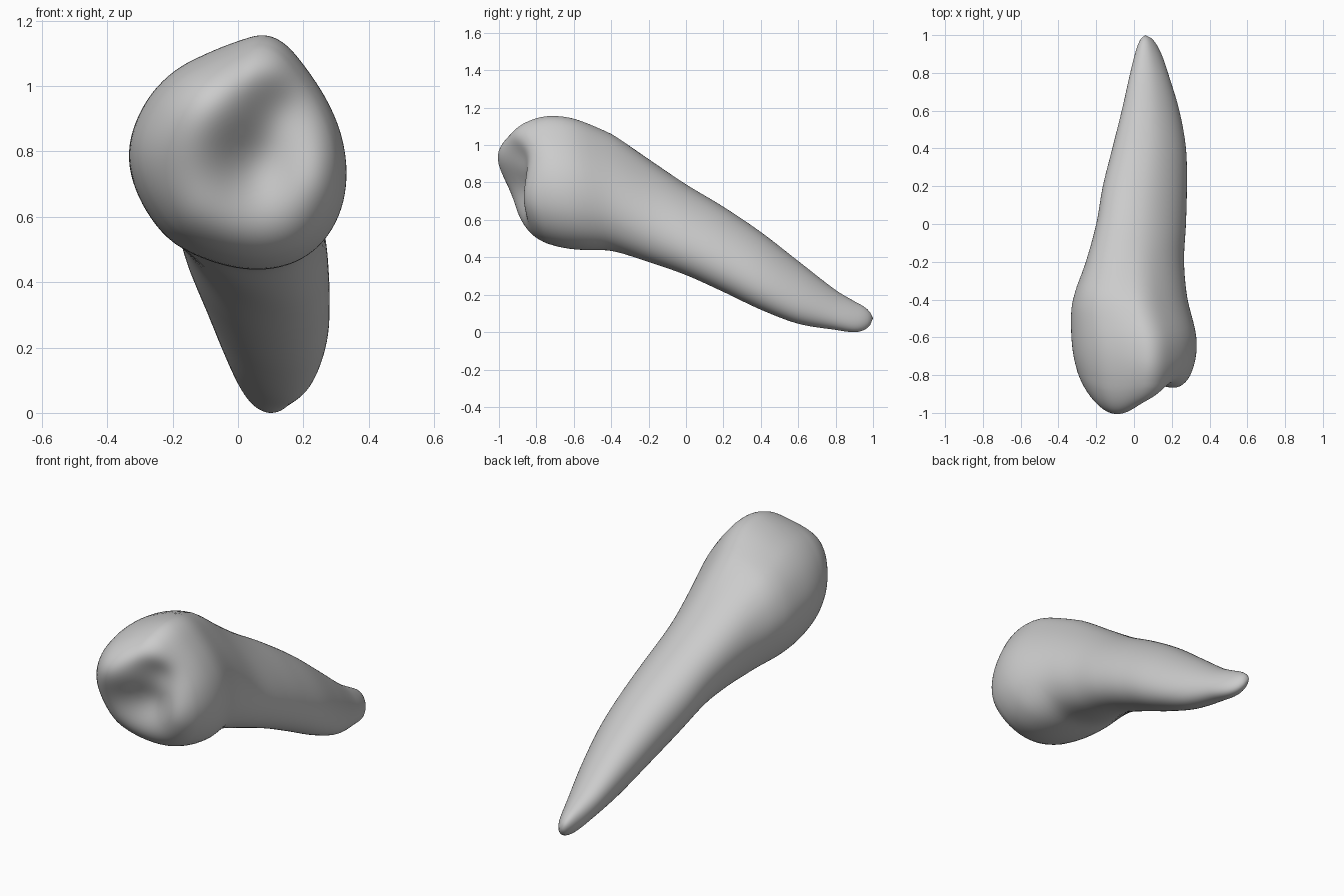
import bpy
import bmesh
from math import exp, sqrt
from mathutils import Vector

cube = bpy.data.objects.get("Cube")
if cube:
    bpy.data.objects.remove(cube, do_unlink=True)

SIDES_PER_POINT = 5
CAP_RINGS = 28
BODY_RINGS = 60
RIM, TIP = -.6, .985
SKEW = -.4

# Crown outline seen along the tooth (x, z), clockwise from the peak
OUTLINE = [(.08, 1.157), (.15, 1.128), (.22, 1.045), (.28, .95), (.32, .85), (.335, .74),
           (.32, .63), (.27, .53), (.19, .465), (.08, .44), (-.05, .46), (-.19, .525),
           (-.28, .63), (-.33, .75), (-.33, .86), (-.28, .97), (-.2, 1.05), (-.1, 1.1),
           (0, 1.138)]

# Length stations: y, left and right limits, bottom and top limits
STATIONS = [(-.8, -.29, .29, .48, 1.14), (-.7, -.315, .325, .45, 1.158),
            (-.6, -.33, .333, .44, 1.145), (-.5, -.335, .31, .437, 1.105),
            (-.4, -.325, .283, .435, 1.06), (-.2, -.255, .265, .375, .925),
            (0, -.2, .275, .305, .79), (.2, -.165, .28, .215, .67),
            (.4, -.115, .275, .12, .535), (.6, -.065, .24, .045, .38),
            (.8, -.02, .18, .012, .225), (.9, .005, .145, 0, .165),
            (.96, .025, .113, .015, .13), (1, .05, .075, .055, .09)]

# Chewing surface relief: x, z, height, radius
RELIEF = [(-.07, .97, .15, .15), (.14, 1.08, .04, .08), (-.1, .62, .04, .12),
          (-.15, .82, .04, .12), (.23, .72, .04, .1), (.06, .78, -.07, .1),
          (.12, .95, -.04, .07)]


def spline(a, b, c, d, t):
    """Smooth curve between b and c for tuples of any length."""
    return tuple(q + t / 2 * (r - p + t * (2 * p - 5 * q + 4 * r - s + t * (3 * (q - r) + s - p)))
                 for p, q, r, s in zip(a, b, c, d))


def limits(y):
    """Smooth limits of the body at y, for unevenly spaced stations."""
    last = len(STATIONS) - 1
    i = max(k for k in range(last) if STATIONS[k][0] <= y or k == 0)
    a, b, c, d = [STATIONS[min(max(i + k, 0), last)] for k in (-1, 0, 1, 2)]
    step = c[0] - b[0]
    t = (y - b[0]) / step
    ease = t * t * (3 - 2 * t)
    result = []
    for p, q, r, s in list(zip(a, b, c, d))[1:]:
        enter = (r - p) / (c[0] - a[0]) * step
        leave = (s - q) / (d[0] - b[0]) * step
        result.append(q + (r - q) * ease + t * (1 - t) * ((1 - t) * enter - t * leave))
    return result


def fit(points):
    """Scale a closed outline so both axes run from 0 to 1."""
    columns = []
    for values in zip(*points):
        low, high = min(values), max(values)
        columns.append([(v - low) / (high - low) for v in values])
    return list(zip(*columns))


def smooth_outline():
    n = len(OUTLINE)
    return fit([spline(*[OUTLINE[(i + k) % n] for k in (-1, 0, 1, 2)], j / SIDES_PER_POINT)
                for i in range(n) for j in range(SIDES_PER_POINT)])


def section(crown, y):
    """Slanted ring on the body, turning gradually into the root's leaning oval."""
    blend = min(max((y + .65) / .65, 0), 1)
    roundness = .9 * blend * blend * (3 - 2 * blend)
    blended = []
    for u, v in crown:
        p = Vector((u - .5, v - .5))
        oval = p.normalized() / 2
        oval.x, oval.y = oval.x + SKEW / 2 * oval.y, oval.y + SKEW / 2 * oval.x
        blended.append(p.lerp(oval, roundness))
    slant = max(0, (.2 - y) / .8) ** 2
    ring = []
    for u, v in fit(blended):
        along = y - slant * (.2 * (v - .5) + .1 * (u - .5))
        left, right, bottom, top = limits(along)
        ring.append(Vector((left + u * (right - left), along, bottom + v * (top - bottom))))
    return ring


def chewing_point(p, centre, s):
    """Point on the domed, cusped end at fraction s of the outline."""
    q = centre.lerp(p, s)
    height = .25 + sum(h * exp(-((q.x - x) ** 2 + (q.z - z) ** 2) / (2 * r * r))
                       for x, z, h, r in RELIEF)
    q.y = p.y + (RIM - height - p.y) * sqrt(max(0, 1 - s ** 5.5))
    return q


# Tooth body: chewing surface rings, then crown and root rings
crown = smooth_outline()
rim = section(crown, RIM)
centre = Vector((0, RIM, .8))
rings = []
for i in range(1, CAP_RINGS):
    s = 1 - (1 - i / CAP_RINGS) ** 2
    rings.append([chewing_point(p, centre, s) for p in rim])
for i in range(BODY_RINGS + 1):
    t = i / BODY_RINGS
    rings.append(section(crown, RIM + (TIP - RIM) * t * (1.4 - .4 * t)))

bm = bmesh.new()
loops = [[bm.verts.new(p) for p in ring] for ring in rings]
count = len(crown)
for a, b in zip(loops, loops[1:]):
    for i in range(count):
        j = (i + 1) % count
        bm.faces.new((a[i], a[j], b[j], b[i]))

# Close the chewing surface and the root tip
for loop, point in ((loops[0], chewing_point(rim[0], centre, 0)),
                    (loops[-1], Vector((.06, 1, .075)))):
    tip = bm.verts.new(point)
    for i in range(count):
        bm.faces.new((loop[i], loop[(i + 1) % count], tip))

# Soften the seam between the chewing surface and the sides
seam = [v for loop in loops[CAP_RINGS - 9:CAP_RINGS + 6] for v in loop]
for _ in range(4):
    bmesh.ops.smooth_vert(bm, verts=seam, factor=.5,
                          use_axis_x=True, use_axis_y=True, use_axis_z=True)
bmesh.ops.recalc_face_normals(bm, faces=bm.faces)

mesh = bpy.data.meshes.new("tooth")
bm.to_mesh(mesh)
bm.free()
tooth = bpy.data.objects.new("tooth", mesh)
bpy.context.collection.objects.link(tooth)

# Plain pale grey
grey = bpy.data.materials.new("pale_grey")
grey.use_nodes = True
colour = (.6, .6, .6, 1)
grey.diffuse_color = colour
grey.node_tree.nodes["Principled BSDF"].inputs["Base Color"].default_value = colour
mesh.materials.append(grey)

bpy.context.view_layer.objects.active = tooth
tooth.select_set(True)
bpy.ops.object.shade_smooth()
